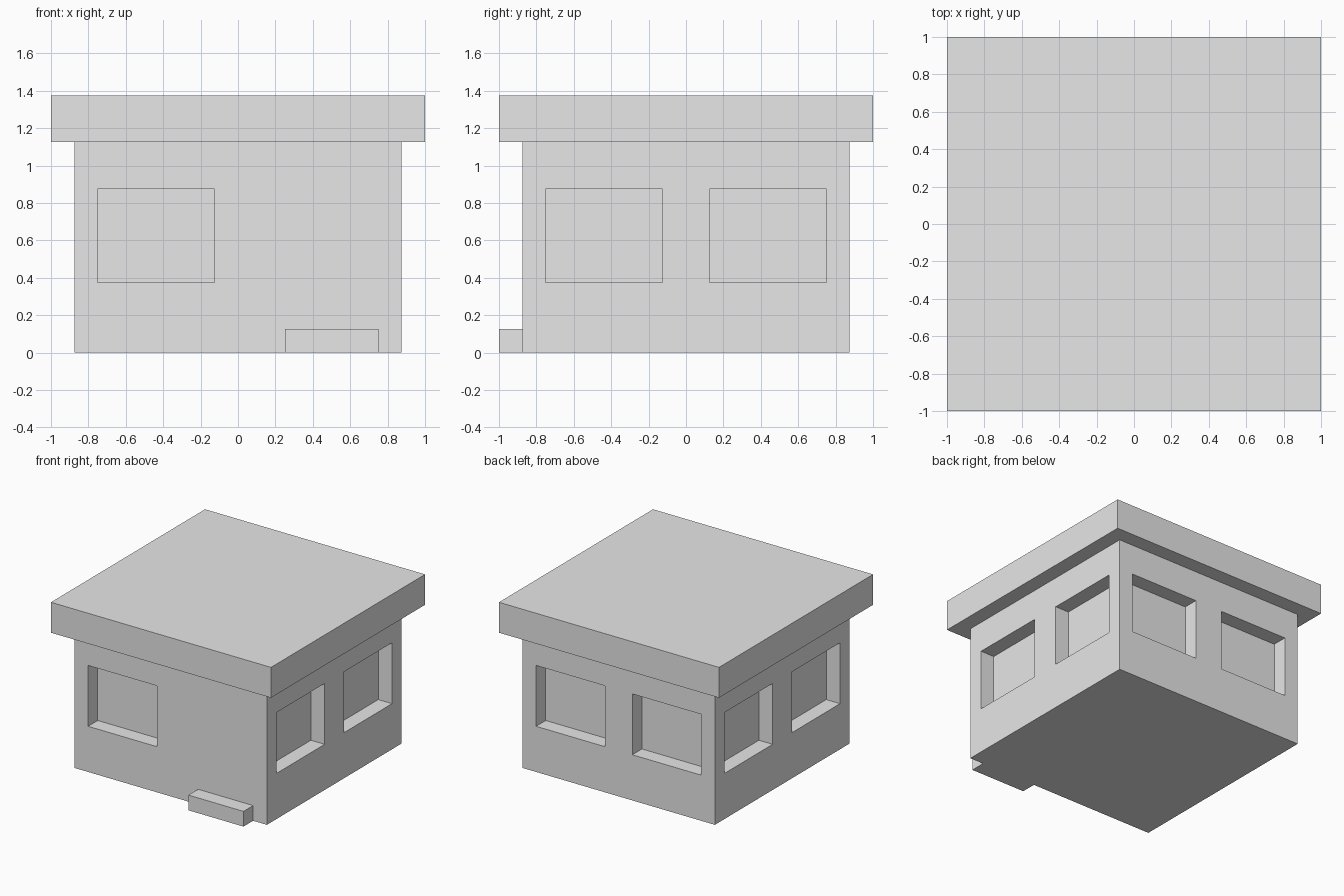
import bpy
import bmesh
from mathutils import Vector

default_cube = bpy.data.objects.get("Cube")
if default_cube:
    bpy.data.objects.remove(default_cube, do_unlink=True)

grey = bpy.data.materials.new("plain_grey")
grey.use_nodes = True
grey.diffuse_color = (0.8, 0.8, 0.8, 1)
grey.node_tree.nodes["Principled BSDF"].inputs["Base Color"].default_value = (0.8, 0.8, 0.8, 1)

HALF = 0.875          # half width of the walls
WALL_TOP = 1.125
RECESS = 0.125        # window depth
INNER, OUTER = 0.125, 0.75
SILL, LINTEL = 0.375, 0.875


def box(name, low, high, edit=None):
    """Box between two corners, with an optional bmesh edit."""
    low, high = Vector(low), Vector(high)
    bm = bmesh.new()
    bmesh.ops.create_cube(bm, size=1)
    bmesh.ops.scale(bm, vec=high - low, verts=bm.verts)
    bmesh.ops.translate(bm, vec=(low + high) / 2, verts=bm.verts)
    if edit:
        edit(bm)
    mesh = bpy.data.meshes.new(name)
    bm.to_mesh(mesh)
    bm.free()
    mesh.materials.append(grey)
    obj = bpy.data.objects.new(name, mesh)
    bpy.context.collection.objects.link(obj)
    return obj


def is_window(face):
    """Two openings per wall, but only one beside the doorstep."""
    centre = face.calc_center_median()
    along = centre.x if abs(face.normal.y) > 0.5 else centre.y
    beside_step = face.normal.y < -0.5 and centre.x > 0
    return (abs(face.normal.z) < 0.5 and SILL < centre.z < LINTEL
            and INNER < abs(along) < OUTER and not beside_step)


def cut_windows(bm):
    """Slice the walls along the window edges, then push the openings in."""
    cuts = [(axis, sign * d) for axis in (0, 1)
            for d in (INNER, OUTER) for sign in (-1, 1)]
    cuts += [(2, SILL), (2, LINTEL)]
    for axis, distance in cuts:
        normal = Vector((0, 0, 0))
        normal[axis] = 1
        bmesh.ops.bisect_plane(bm, geom=bm.verts[:] + bm.edges[:] + bm.faces[:],
                               plane_co=normal * distance, plane_no=normal)
    bm.normal_update()
    windows = [f for f in bm.faces if is_window(f)]
    bmesh.ops.inset_individual(bm, faces=windows, thickness=0, depth=-RECESS)


# Walls with recessed windows
box("walls", (-HALF, -HALF, 0), (HALF, HALF, WALL_TOP), cut_windows)

# Overhanging flat roof
box("roof", (-1, -1, WALL_TOP), (1, 1, 1.375))

# Doorstep at the front
box("doorstep", (0.25, -1, 0), (0.75, -HALF, 0.125))
